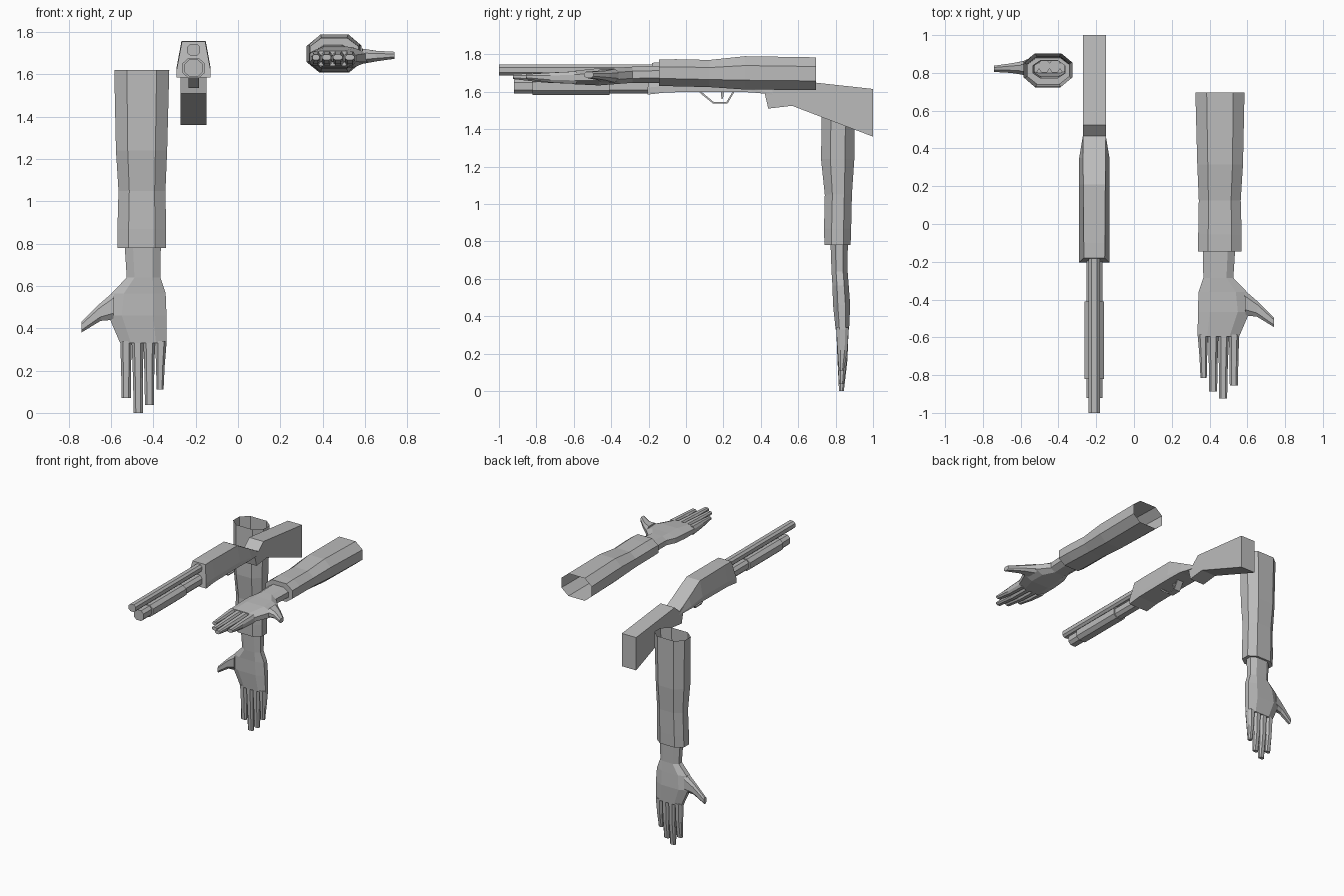
import bpy, bmesh

if "Cube" in bpy.data.objects:
    bpy.data.objects.remove(bpy.data.objects["Cube"])

grey = bpy.data.materials.new("plain grey")
grey.diffuse_color = (0.5, 0.5, 0.5, 1)
grey.use_nodes = True
grey.node_tree.nodes["Principled BSDF"].inputs["Base Color"].default_value = grey.diffuse_color

GX = -0.21                                   # centre line of the gun


def finish(name, bm):
    bmesh.ops.recalc_face_normals(bm, faces=bm.faces)
    me = bpy.data.meshes.new(name)
    bm.to_mesh(me)
    bm.free()
    me.materials.append(grey)
    ob = bpy.data.objects.new(name, me)
    bpy.context.collection.objects.link(ob)
    return ob


def loft(bm, rings, cap_start=True, cap_end=True):
    """Skin a list of equal-length point rings."""
    vs = [[bm.verts.new(p) for p in r] for r in rings]
    n = len(vs[0])
    for a, b in zip(vs, vs[1:]):
        for i in range(n):
            j = (i + 1) % n
            bm.faces.new((a[i], a[j], b[j], b[i]))
    if cap_start:
        bm.faces.new(vs[0][::-1])
    if cap_end:
        bm.faces.new(vs[-1])


def octagon(a0, a1, b0, b1, cut_a=0.23, cut_b=0.28):
    """Rectangle with its corners cut, as 2D points."""
    ca, cb = (a1 - a0) * cut_a, (b1 - b0) * cut_b
    return [(a0 + ca, b0), (a1 - ca, b0), (a1, b0 + cb), (a1, b1 - cb),
            (a1 - ca, b1), (a0 + ca, b1), (a0, b1 - cb), (a0, b0 + cb)]


# ---- Arms -------------------------------------------------------------
# z, x range, y range: sleeve, cuff rim, wrist, palm
ARM = [(1.62, -.585, -.325, .728, .903), (1.24, -.577, -.335, .722, .90),
       (1.05, -.565, -.343, .742, .887), (.87, -.57, -.34, .738, .883),
       (.78, -.57, -.34, .74, .88), (.78, -.535, -.365, .773, .865),
       (.64, -.526, -.367, .778, .864), (.565, -.598, -.342, .783, .87),
       (.46, -.613, -.338, .786, .878), (.33, -.557, -.337, .80, .872)]
# base x range, tip x range, tip z
FINGERS = [(-.557, -.503, -.55, -.507, .07), (-.503, -.447, -.493, -.45, 0),
           (-.447, -.392, -.44, -.398, .037), (-.392, -.337, -.385, -.352, .11)]


def arm_mesh():
    bm = bmesh.new()
    loft(bm, [[(x, y, z) for x, y in octagon(x0, x1, y0, y1)]
              for z, x0, x1, y0, y1 in ARM], cap_start=False)
    # fingers
    for a0, a1, t0, t1, tip in FINGERS:
        mid = (.33 + tip) / 2
        m0, m1 = a0 * .35 + t0 * .65, a1 * .35 + t1 * .65
        rows = [(.34, a0, a1, .803, .87), (mid, m0, m1, .81, .863),
                (tip, t0, t1, .818, .844)]
        loft(bm, [[(x, y, z) for x, y in octagon(x0, x1, y0, y1)]
                  for z, x0, x1, y0, y1 in rows])
    # thumb: each ring runs from its upper to its lower edge
    thumb = [((-.585, .575), (-.59, .44), .79, .862),
             ((-.655, .515), (-.65, .435), .80, .85),
             ((-.74, .43), (-.74, .38), .805, .838)]
    rings = []
    for (xa, za), (xb, zb), y0, y1 in thumb:
        rings.append([(xa + (xb - xa) * t, y, za + (zb - za) * t)
                      for t, y in octagon(0, 1, y0, y1)])
    loft(bm, rings)
    return bm


finish("hanging_arm", arm_mesh())

# the other arm is a mirrored copy lying along y
bm = arm_mesh()
for v in bm.verts:
    x, y, z = v.co
    v.co = (-x, z - .925, 2.512 - y)
finish("level_arm", bm)


# ---- Gun --------------------------------------------------------------
def prism(name, profile, half):
    """Extrude a (y, z) profile across the gun."""
    bm = bmesh.new()
    loft(bm, [[(GX + s * half, y, z) for y, z in profile] for s in (-1, 1)])
    return finish(name, bm)


def tube(name, y0, y1, half, z0, z1):
    bm = bmesh.new()
    loft(bm, [[(x, y, z) for x, z in octagon(GX - half, GX + half, z0, z1, .25, .25)]
              for y in (y0, y1)])
    return finish(name, bm)


# receiver: top y, bottom y, top z, bottom z, top half width, bottom half width
bm = bmesh.new()
rings = []
for yt, yb, zt, zb, ht, hb in [(-.18, -.205, 1.755, 1.585, .055, .08),
                               (-.1, -.1, 1.757, 1.597, .056, .08),
                               (.21, .21, 1.755, 1.60, .058, .08),
                               (.35, .35, 1.677, 1.597, .06, .08),
                               (.465, .465, 1.613, 1.585, .06, .061)]:
    zm = zb + (zt - zb) * .22
    rings.append([(GX - hb, yb, zb), (GX + hb, yb, zb), (GX + hb, yb, zm),
                  (GX + ht, yt, zt), (GX - ht, yt, zt), (GX - hb, yb, zm)])
loft(bm, rings)
finish("receiver", bm)

prism("stock", [(.42, 1.595), (.42, 1.635), (.465, 1.613), (.525, 1.667),
                (1, 1.615), (1, 1.36), (.567, 1.525), (.44, 1.51)], .061)
tube("barrel", -1, -.17, .03, 1.688, 1.745)
tube("magazine_tube", -.92, -.17, .042, 1.59, 1.67)
tube("pump_grip", -.82, -.41, .052, 1.584, 1.676)

# trigger guard: a bent strip, and the trigger inside it
prism("trigger_guard", [(.06, 1.61), (.085, 1.585), (.145, 1.537), (.222, 1.537),
                        (.262, 1.605), (.252, 1.605), (.216, 1.545),
                        (.148, 1.545), (.09, 1.594), (.075, 1.61)], .025)
prism("trigger", [(.185, 1.61), (.205, 1.61), (.198, 1.565), (.19, 1.56)], .01)
